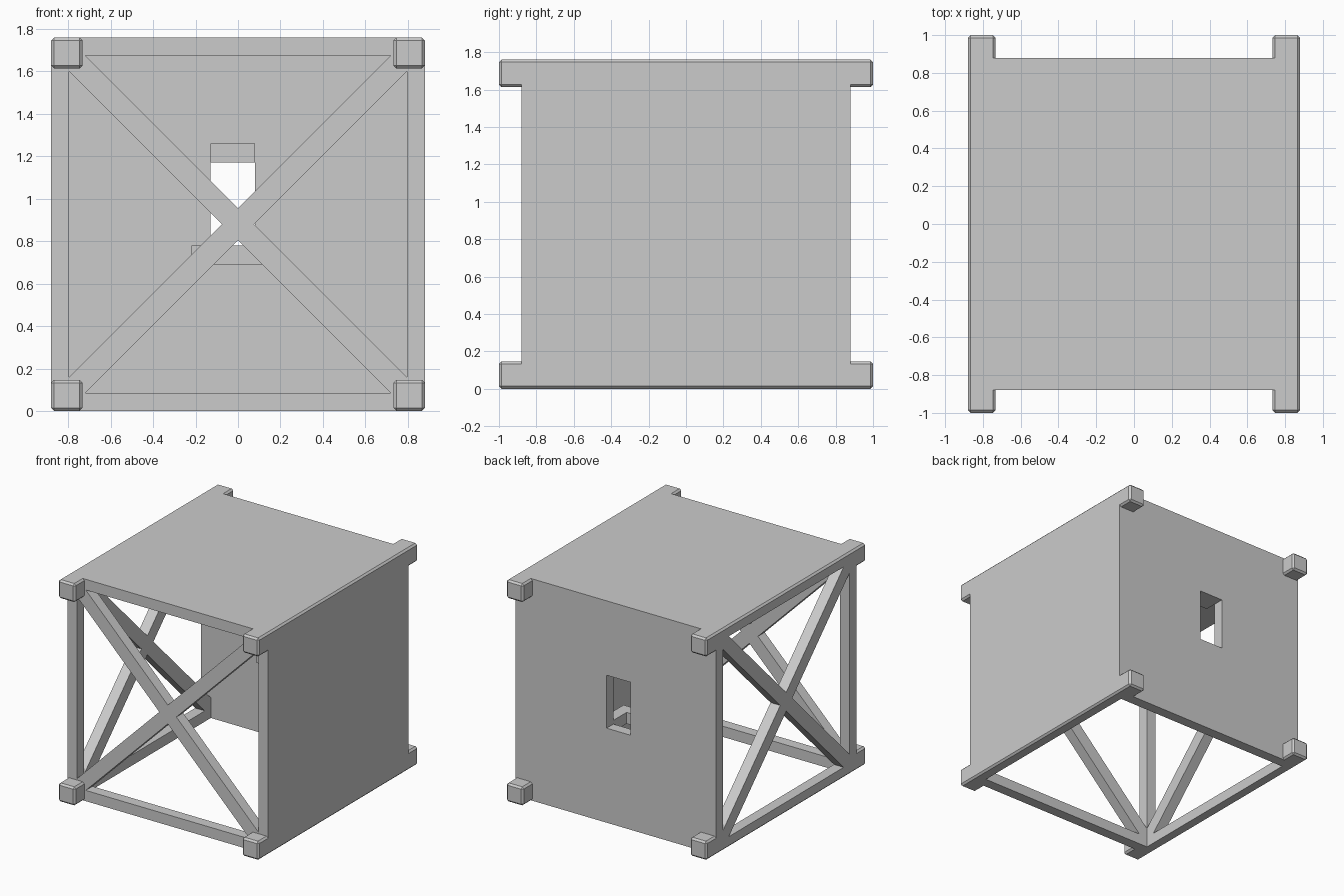
import bpy
import bmesh
from math import pi
from mathutils import Matrix, Vector

cube = bpy.data.objects.get("Cube")
if cube:
    bpy.data.objects.remove(cube, do_unlink=True)

H = 0.88        # half size of the crate
A = 0.795       # half size of the cavity and openings
B = 0.075       # half width of a brace, measured across the frame
CHAMFER = 0.014

grey = bpy.data.materials.new("plain_grey")
grey.diffuse_color = (0.6, 0.6, 0.6, 1)
grey.use_nodes = True
grey.node_tree.nodes["Principled BSDF"].inputs["Base Color"].default_value = (0.6, 0.6, 0.6, 1)


def make_object(name, bm):
    bmesh.ops.recalc_face_normals(bm, faces=bm.faces)
    mesh = bpy.data.meshes.new(name)
    bm.to_mesh(mesh)
    bm.free()
    mesh.materials.append(grey)
    obj = bpy.data.objects.new(name, mesh)
    bpy.context.collection.objects.link(obj)
    return obj


def box(name, x, y, z, chamfer_rule=None):
    """Box from three (low, high) ranges; the rule picks edges to chamfer."""
    bm = bmesh.new()
    bmesh.ops.create_cube(bm, size=1)
    for v in bm.verts:
        v.co = [sum(r) / 2 + c * (r[1] - r[0]) for r, c in zip((x, y, z), v.co)]
    if chamfer_rule:
        edges = [e for e in bm.edges if chamfer_rule(e.verts[0].co, e.verts[1].co)]
        bmesh.ops.bevel(bm, geom=edges, offset=CHAMFER, segments=1, affect='EDGES')
    return make_object(name, bm)


def brace_gap(quarter, turn):
    """Triangular prism that removes one gap between crossed braces."""
    bm = bmesh.new()
    tri = [(A, B - A), (A, A - B), (B, 0)]
    face = bm.faces.new([bm.verts.new((u, -1.0, w)) for u, w in tri])
    ext = bmesh.ops.extrude_face_region(bm, geom=[face])
    moved = [g for g in ext["geom"] if isinstance(g, bmesh.types.BMVert)]
    bmesh.ops.translate(bm, verts=moved, vec=(0, 0.3, 0))
    place = (Matrix.Translation((0, 0, H)) @ Matrix.Rotation(turn, 4, 'Z')
             @ Matrix.Rotation(quarter * pi / 2, 4, 'Y'))
    bmesh.ops.transform(bm, matrix=place, verts=bm.verts)
    return make_object("brace_gap_cutter", bm)


def carve(obj, cutters):
    """Cut each cutter out of the object, then remove the cutters."""
    for cutter in cutters:
        cutter.hide_render = True
        mod = obj.modifiers.new("cut", 'BOOLEAN')
        mod.operation = 'DIFFERENCE'
        mod.solver = 'EXACT'
        mod.object = cutter
        bpy.context.view_layer.update()
        graph = bpy.context.evaluated_depsgraph_get()
        mesh = bpy.data.meshes.new_from_object(obj.evaluated_get(graph))
        obj.modifiers.clear()
        obj.data = mesh
        bpy.data.objects.remove(cutter, do_unlink=True)


def along_y(a, b):
    return abs(a.y - b.y) > 0.01


# Crate: solid top, back and left side; braced front and right; open floor
crate = box("crate_frame", (-H, H), (-H, H), (0, 2 * H), along_y)
cavity_z = (H - A, H + A)
cutters = [box("cavity_cutter", (-A, A), (-A, A), cavity_z),
           box("floor_cutter", (-A, A), (-A, A), (-0.5, 0.3)),
           box("window_cutter", (-0.13, 0.08), (0.6, 1.2), (0.75, 1.17))]
for turn in (0, -pi / 2):
    cutters += [brace_gap(q, turn) for q in range(4)]
carve(crate, cutters)

# Corner pegs on the front and back
PEG = 0.147
for depth, sy in (("front", -1), ("back", 1)):
    for side, sx in (("right", -1), ("left", 1)):
        for level, z in (("bottom", (0, PEG)), ("top", (2 * H - PEG, 2 * H))):
            box(f"{depth}_{side}_{level}_peg",
                sorted((sx * H, sx * (H - PEG))), sorted((sy * (H - 0.002), sy)), z,
                lambda a, b: along_y(a, b) or min(abs(a.y), abs(b.y)) > 0.99)

# Bracket below the window and lintel above it, inside the back wall
bracket = box("window_bracket", (-0.22, 0.17), (0.54, 0.80), (0.69, 0.78))
carve(bracket, [box("bracket_cutter", (-0.13, 0.08), (0.63, 1.0), (0.5, 1.0))])
box("window_lintel", (-0.13, 0.08), (0.70, 0.80), (1.17, 1.26))
